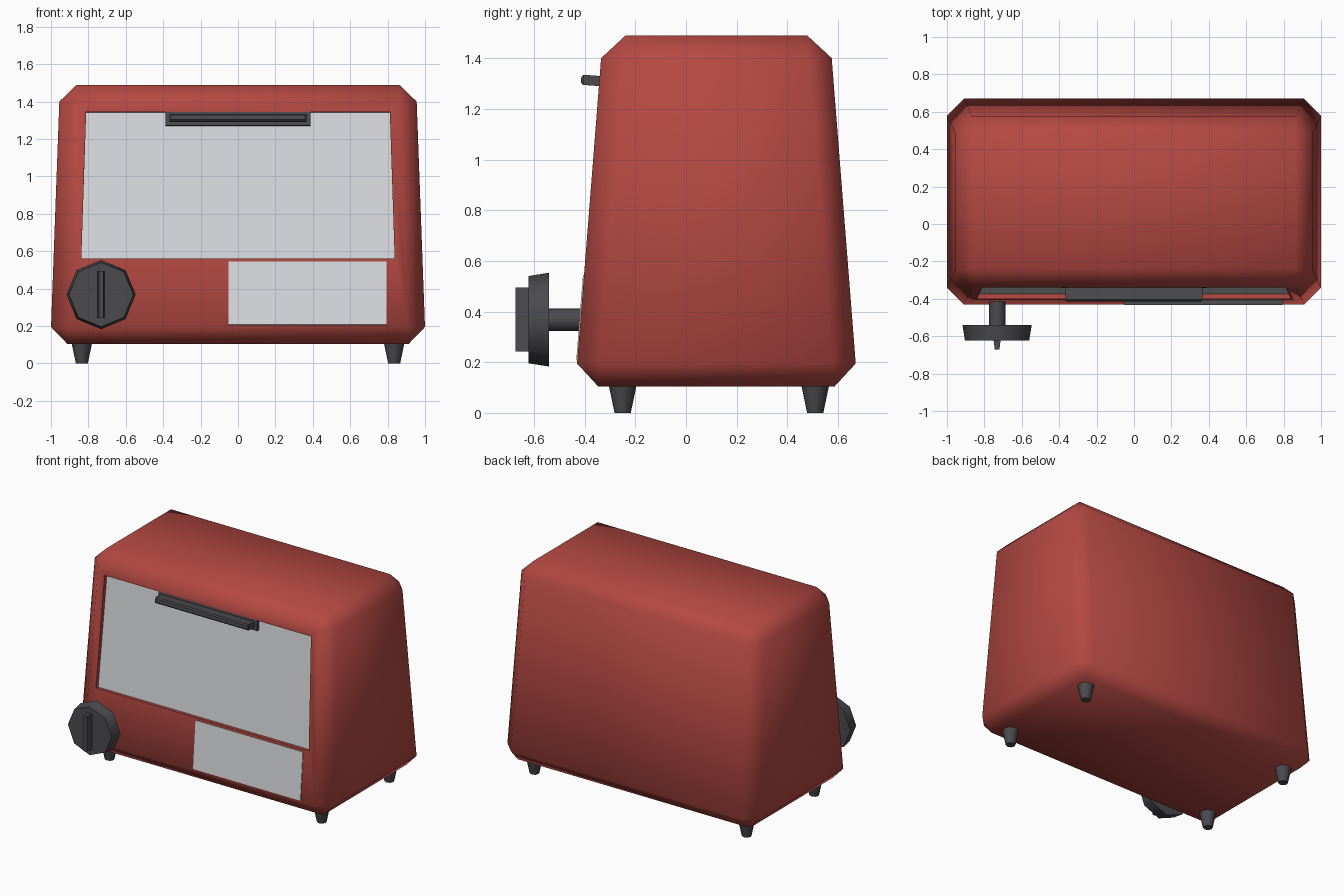
import bpy, bmesh, math
from mathutils import Matrix, Vector

if "Cube" in bpy.data.objects:
    bpy.data.objects.remove(bpy.data.objects["Cube"])


def material(name, rgb):
    m = bpy.data.materials.new(name)
    m.diffuse_color = (*rgb, 1)
    m.use_nodes = True
    m.node_tree.nodes["Principled BSDF"].inputs["Base Color"].default_value = m.diffuse_color
    return m


RED = material("red enamel", (0.46, 0.066, 0.055))
GREY = material("pale grey", (0.71, 0.72, 0.74))
DARK = material("dark plastic", (0.07, 0.07, 0.078))

TILT = math.atan(0.0785)                  # lean of the front face
LEAN = Matrix.Rotation(-TILT, 4, 'X')


def front_y(z):
    return -0.43 + (z - 0.19) * 0.0785


def finish(name, bm, *mats, angle=55):
    bmesh.ops.recalc_face_normals(bm, faces=bm.faces)
    me = bpy.data.meshes.new(name)
    bm.to_mesh(me)
    bm.free()
    for m in mats:
        me.materials.append(m)
    ob = bpy.data.objects.new(name, me)
    bpy.context.collection.objects.link(ob)
    bpy.ops.object.select_all(action='DESELECT')
    ob.select_set(True)
    bpy.context.view_layer.objects.active = ob
    bpy.ops.object.shade_smooth_by_angle(angle=math.radians(angle))
    return ob


def box(name, centre, size, mat, rot=Matrix(), bevel=0, taper=1):
    """Box whose front (-y) end can be bevelled or narrowed in x."""
    bm = bmesh.new()
    bmesh.ops.create_cube(bm, size=1, matrix=Matrix.Diagonal((*size, 1)))
    front = [v for v in bm.verts if v.co.y < 0]
    for v in front:
        v.co.x *= taper
    if bevel:
        edges = [e for e in bm.edges if all(v in front for v in e.verts)]
        bmesh.ops.bevel(bm, geom=edges, offset=bevel, segments=1, affect='EDGES')
    bm.transform(Matrix.Translation(centre) @ rot)
    return finish(name, bm, mat, angle=30)


def cone(name, centre, r1, r2, depth, rot=Matrix()):
    bm = bmesh.new()
    bmesh.ops.create_cone(bm, cap_ends=True, segments=8, radius1=r1, radius2=r2,
                          depth=depth, matrix=Matrix.Translation(centre) @ rot)
    return finish(name, bm, DARK)


# Body: tapered chamfered box with a recessed window in its front face
bm = bmesh.new()
bmesh.ops.create_cube(bm, size=2)
for v in bm.verts:
    top = v.co.z > 0
    v.co.x *= 0.952 if top else 1.003
    if top:
        v.co.y = -0.328 if v.co.y < 0 else 0.568
    else:
        v.co.y = -0.437 if v.co.y < 0 else 0.677
    v.co.z = 1.49 if top else 0.105
bmesh.ops.bevel(bm, geom=bm.edges[:], offset=0.09, segments=1, affect='EDGES')
bmesh.ops.recalc_face_normals(bm, faces=bm.faces)
front = max(bm.faces, key=lambda f: -f.normal.y)
ref, normal = front.verts[0].co.copy(), front.normal.copy()
bmesh.ops.inset_individual(bm, faces=[front], thickness=0.05)
for v in front.verts:
    top = v.co.z > 0.8
    x, z = (0.812, 1.345) if top else (0.838, 0.56)
    y = ref.y - (z - ref.z) * normal.z / normal.y
    v.co = Vector((math.copysign(x, v.co.x), y, z))
pane = bmesh.ops.extrude_face_region(bm, geom=[front])
pane_face = [g for g in pane["geom"] if isinstance(g, bmesh.types.BMFace)][0]
for v in pane_face.verts:
    v.co -= normal * 0.026
if front.is_valid:
    bmesh.ops.delete(bm, geom=[front], context='FACES_ONLY')
pane_face.material_index = 1
finish("body", bm, RED, GREY)

# Thin control plate on the lower front
box("control_plate", (0.372, front_y(0.375), 0.375), (0.845, 0.009, 0.338), GREY, LEAN)

# Door handle: base strip in the window and a bar standing out from it
box("handle_base", (0, -0.328, 1.3075), (0.775, 0.024, 0.074), DARK, LEAN)
box("handle_bar", (0, -0.372, 1.312), (0.735, 0.084, 0.04), DARK, LEAN, bevel=0.008)

# Knob: shaft, dial and grip
FACE = Matrix.Rotation(math.pi / 2, 4, 'X')
KX, KZ = -0.732, 0.368
cone("knob_shaft", (KX, -0.475, KZ), 0.044, 0.044, 0.14, FACE)
cone("knob_dial", (KX, -0.581, KZ), 0.185, 0.172, 0.082, FACE)
box("knob_grip", (KX, -0.645, KZ), (0.038, 0.054, 0.252), DARK, taper=0.65)

# Four feet
for sx, side in ((-1, "left"), (1, "right")):
    for y, end in ((-0.25, "front"), (0.51, "back")):
        cone(f"{end}_{side}_foot", (sx * 0.835, y, 0.055), 0.032, 0.055, 0.11)
